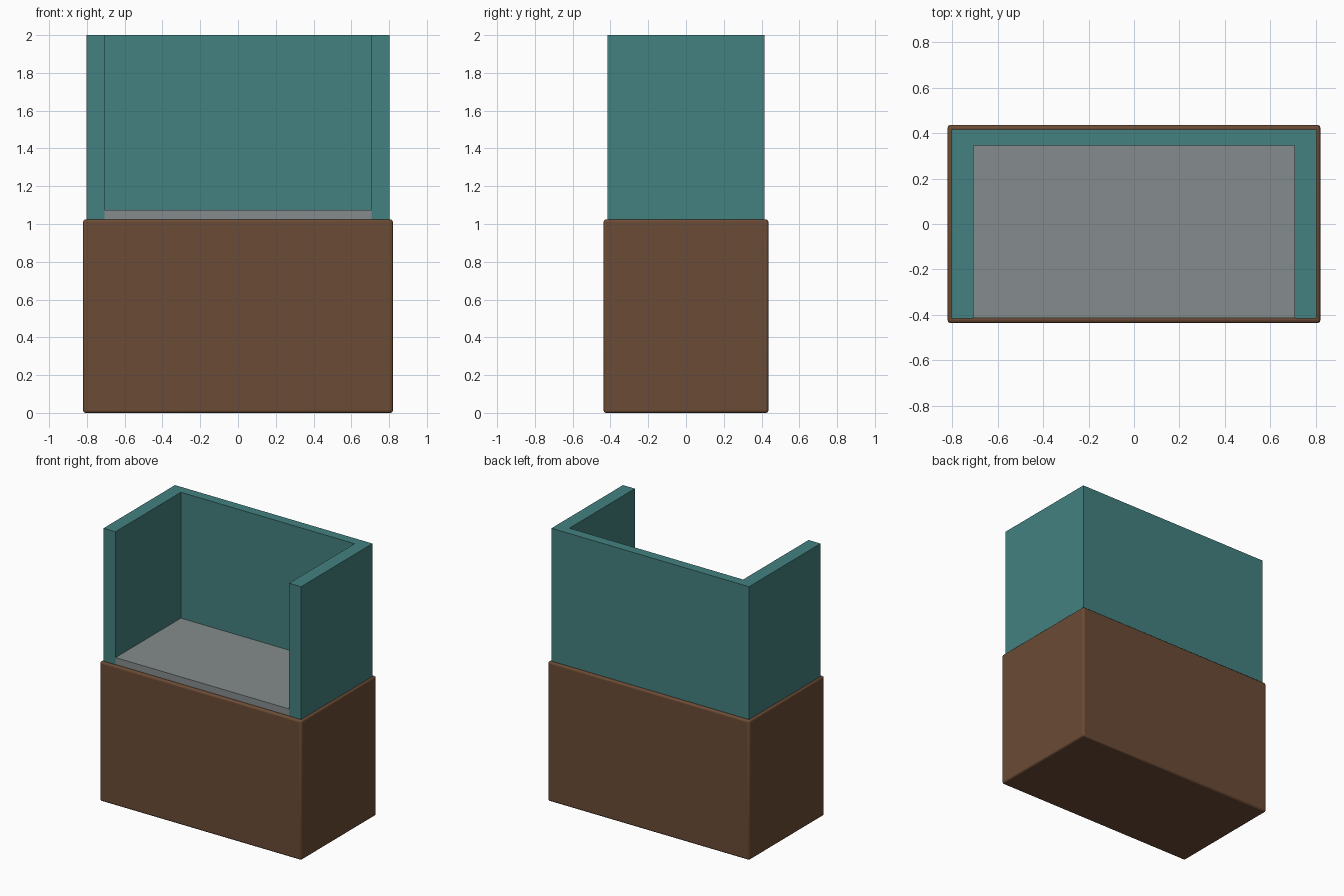
import bpy

if "Cube" in bpy.data.objects:
    bpy.data.objects.remove(bpy.data.objects["Cube"])


def material(name, rgb):
    m = bpy.data.materials.new(name)
    m.diffuse_color = (*rgb, 1)
    m.use_nodes = True
    m.node_tree.nodes["Principled BSDF"].inputs["Base Color"].default_value = m.diffuse_color
    return m


TEAL = material("teal", (0.056, 0.22, 0.215))
GREY = material("grey", (0.235, 0.262, 0.266))
BROWN = material("brown", (0.147, 0.070, 0.035))


def add_mesh(name, verts, faces, mat):
    mesh = bpy.data.meshes.new(name)
    mesh.from_pydata(verts, [], faces)
    mesh.materials.append(mat)
    obj = bpy.data.objects.new(name, mesh)
    bpy.context.collection.objects.link(obj)
    return obj


def prism(name, outline, z0, z1, mat):
    """Extrude a counter-clockwise outline from z0 to z1."""
    n = len(outline)
    verts = [(x, y, z) for z in (z0, z1) for x, y in outline]
    faces = [tuple(reversed(range(n))), tuple(range(n, 2 * n))]
    faces += [(i, (i + 1) % n, n + (i + 1) % n, n + i) for i in range(n)]
    return add_mesh(name, verts, faces, mat)


def rectangle(x, y0, y1):
    return [(-x, y0), (x, y0), (x, y1), (-x, y1)]


# Base cabinet with softly rounded edges
base = prism("base", rectangle(0.82, -0.436, 0.436), 0.0, 1.024, BROWN)
bevel = base.modifiers.new("rounded_edges", "BEVEL")
bevel.width = 0.013
bevel.segments = 3
bpy.context.view_layer.objects.active = base
base.select_set(True)
bpy.ops.object.shade_smooth_by_angle()

# U-shaped wall, open at the front
X, XI, F, B, BI = 0.803, 0.706, -0.415, 0.415, 0.345
prism("surround_wall",
      [(-X, F), (-XI, F), (-XI, BI), (XI, BI), (XI, F), (X, F), (X, B), (-X, B)],
      1.015, 2.0, TEAL)

# Counter slab, tucked just inside the wall's outer faces
prism("counter_slab", rectangle(X - 0.002, F + 0.002, B - 0.002), 1.015, 1.075, GREY)
